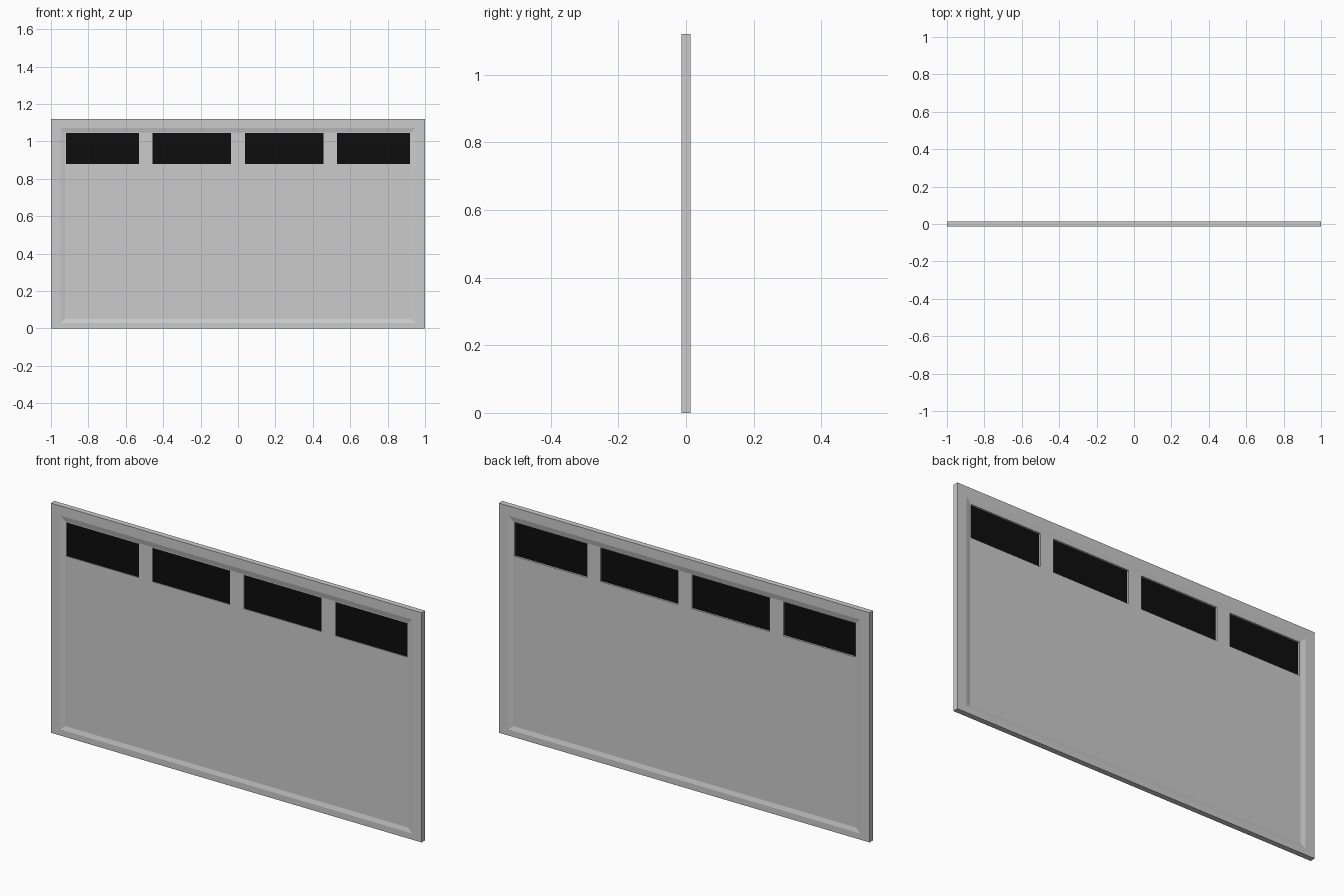
import bpy, bmesh

if "Cube" in bpy.data.objects:
    bpy.data.objects.remove(bpy.data.objects["Cube"])

T = 0.0135        # half thickness of the frame
P = 0.0075        # half thickness of the recessed panel
G = -0.003        # depth of the glass
ZB, ZT = 0.88, 1.045
WINDOWS = [(-0.92, -0.53), (-0.457, -0.037), (0.037, 0.457), (0.53, 0.92)]
PX, PZ = 0.925, 0.05   # recessed panel half width and bottom


def rect(x0, x1, z0, z1, y):
    return [(x0, y, z0), (x1, y, z0), (x1, y, z1), (x0, y, z1)]


def finish(name, bm, colour=None):
    bmesh.ops.remove_doubles(bm, verts=bm.verts, dist=1e-5)
    bmesh.ops.recalc_face_normals(bm, faces=bm.faces)
    mesh = bpy.data.meshes.new(name)
    bm.to_mesh(mesh)
    bm.free()
    obj = bpy.data.objects.new(name, mesh)
    bpy.context.collection.objects.link(obj)
    if colour:
        mat = bpy.data.materials.new(name)
        mat.diffuse_color = colour
        mat.use_nodes = True
        mat.node_tree.nodes["Principled BSDF"].inputs["Base Color"].default_value = mat.diffuse_color
        mesh.materials.append(mat)


def face(bm, pts):
    bm.faces.new([bm.verts.new(p) for p in pts])


def bridge(bm, a, b):
    for i in range(4):
        j = (i + 1) % 4
        face(bm, [a[i], a[j], b[j], b[i]])


# Door slab: raised rim, sloped border, recessed panel with window openings
bm = bmesh.new()
xs = sorted([-PX, PX] + [x for w in WINDOWS for x in w])
zs = [PZ, ZB, ZT, ZT + 0.003]
for s in (-1, 1):
    outer = rect(-1, 1, 0, 1.12, s * T)
    rim = rect(-0.95, 0.95, 0.03, 1.073, s * T)
    bridge(bm, outer, rim)
    bridge(bm, rim, rect(-PX, PX, PZ, zs[-1], s * P))
    for x0, x1 in zip(xs, xs[1:]):
        for z0, z1 in zip(zs, zs[1:]):
            if not ((x0, x1) in WINDOWS and z0 == ZB):
                face(bm, rect(x0, x1, z0, z1, s * P))
bridge(bm, rect(-1, 1, 0, 1.12, -T), rect(-1, 1, 0, 1.12, T))
for x0, x1 in WINDOWS:
    bridge(bm, rect(x0, x1, ZB, ZT, -P), rect(x0, x1, ZB, ZT, P))
# Share vertices along the border so the panel is watertight
bmesh.ops.remove_doubles(bm, verts=bm.verts, dist=1e-5)
finish("garage_door_slab", bm)

# Dark window panes
for i, (x0, x1) in enumerate(WINDOWS):
    bm = bmesh.new()
    a, b = rect(x0, x1, ZB, ZT, G - 0.001), rect(x0, x1, ZB, ZT, G + 0.001)
    face(bm, a)
    face(bm, b)
    bridge(bm, a, b)
    finish(f"window_pane_{i + 1}", bm, (0.004, 0.004, 0.004, 1))
